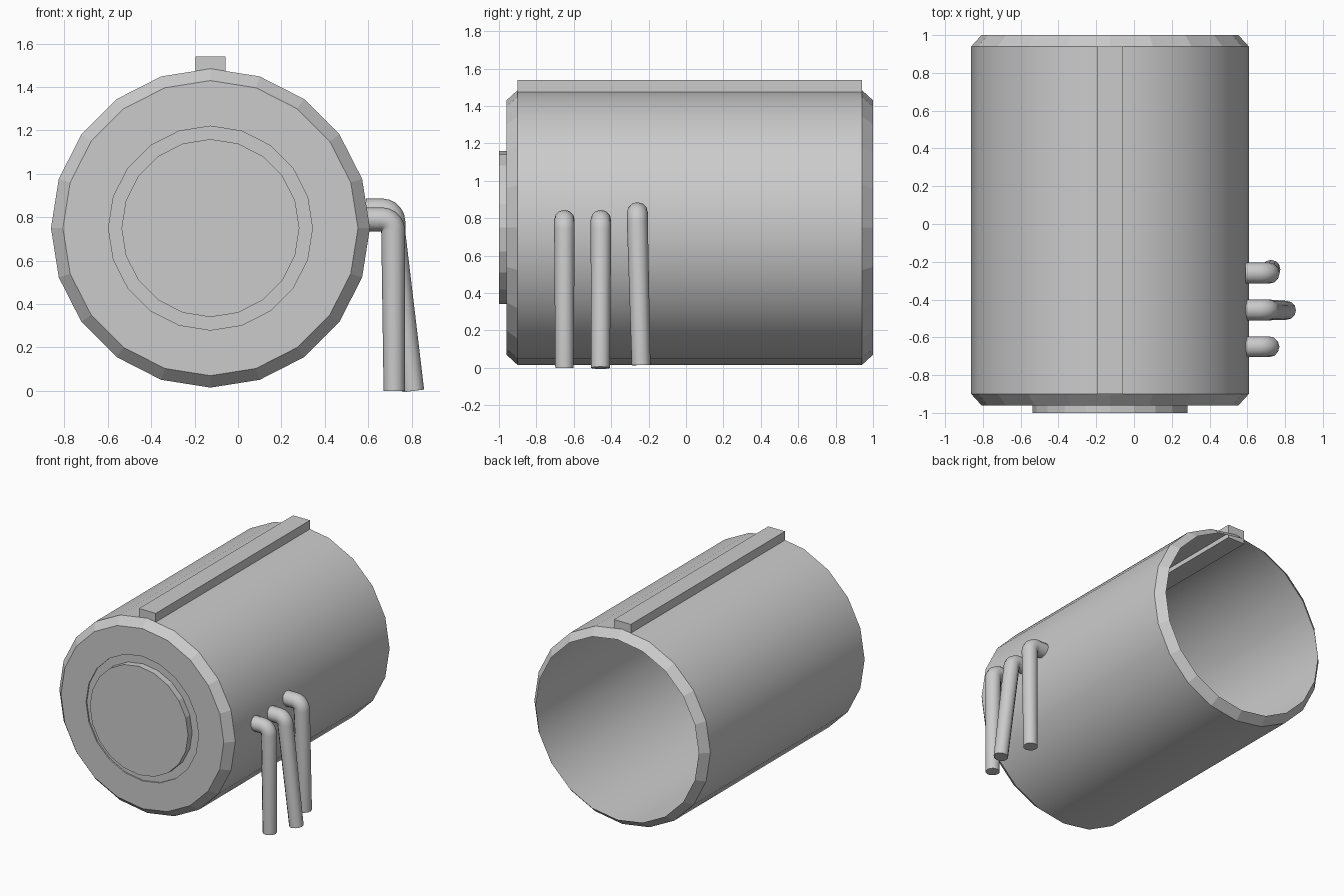
import bpy
import bmesh
from math import sin, cos, pi, radians
from mathutils import Vector

default = bpy.data.objects.get("Cube")
if default:
    bpy.data.objects.remove(default, do_unlink=True)

grey = bpy.data.materials.new("plain_grey")
grey.use_nodes = True
grey.diffuse_color = (0.6, 0.6, 0.6, 1)
grey.node_tree.nodes["Principled BSDF"].inputs["Base Color"].default_value = grey.diffuse_color

AXIS = Vector((-0.127, 0, 0.75))
SIDES = 20


def add_mesh(name, bm):
    mesh = bpy.data.meshes.new(name)
    bm.to_mesh(mesh)
    bm.free()
    mesh.materials.append(grey)
    obj = bpy.data.objects.new(name, mesh)
    bpy.context.collection.objects.link(obj)
    return obj


def turned(name, profile, smooth_bands=(), cap_start=False):
    """Sweep (radius, y) points around the barrel axis."""
    bm = bmesh.new()
    rings = []
    for r, y in profile:
        rings.append([bm.verts.new(AXIS + Vector((r * cos(a), y, r * sin(a))))
                      for a in (2 * pi * i / SIDES for i in range(SIDES))])
    for band, (a, b) in enumerate(zip(rings, rings[1:])):
        for i in range(SIDES):
            j = (i + 1) % SIDES
            face = bm.faces.new((a[i], a[j], b[j], b[i]))
            face.smooth = band in smooth_bands
    if cap_start:
        bm.faces.new(rings[0])
    bmesh.ops.recalc_face_normals(bm, faces=bm.faces)
    # Open shells: make sure the long outer walls face outwards
    wall = max(bm.faces, key=lambda f: f.calc_area() if abs(f.normal.y) < 0.5 else 0)
    outward = wall.calc_center_median() - AXIS
    outward.y = 0
    if wall.normal.dot(outward) < 0:
        bmesh.ops.reverse_faces(bm, faces=bm.faces)
    return add_mesh(name, bm)


# Barrel: front plate with shallow groove, bevelled ends, open at the back
turned("barrel", [(0.40, -0.95), (0.47, -0.95), (0.47, -0.96), (0.68, -0.96),
                  (0.735, -0.90), (0.735, 0.94), (0.68, 1.0)], smooth_bands=(4,))

# Raised round disc on the front plate
turned("front_disc", [(0.41, -1.0), (0.41, -0.95)], cap_start=True)

# Long bar along the top, sunk through the wall
bm = bmesh.new()
bmesh.ops.create_cube(bm, size=1)
bmesh.ops.scale(bm, vec=(0.14, 1.84, 0.10), verts=bm.verts)
bmesh.ops.translate(bm, vec=(-0.127, 0.02, 1.49), verts=bm.verts)
add_mesh("top_bar", bm)


def bent_pipe(name, y, z, foot, r_top, r_foot):
    """Pipe leaving the barrel sideways, then bending down to its foot."""
    bend, x = 0.05, 0.715
    path = [Vector((0.59, y, z))]
    for i in range(6):
        a = pi / 2 * (1 - i / 5)
        path.append(Vector((x - bend + bend * cos(a), y, z - bend + bend * sin(a))))
    path.append(Vector(foot))
    curve = bpy.data.curves.new(name, "CURVE")
    curve.dimensions = "3D"
    curve.bevel_depth = 1
    curve.bevel_resolution = 4
    curve.use_fill_caps = True
    spline = curve.splines.new("POLY")
    spline.points.add(len(path) - 1)
    for point, co in zip(spline.points, path):
        point.co = (*co, 1)
        point.radius = r_top
    spline.points[-1].radius = r_foot
    curve.materials.append(grey)
    obj = bpy.data.objects.new(name, curve)
    bpy.context.collection.objects.link(obj)
    bpy.ops.object.select_all(action="DESELECT")
    obj.select_set(True)
    bpy.context.view_layer.objects.active = obj
    bpy.ops.object.convert(target="MESH")
    bpy.ops.object.shade_smooth_by_angle(angle=radians(50))


# Three bent pipes on the left side
bent_pipe("front_pipe", -0.65, 0.79, (0.72, -0.65, 0), 0.055, 0.049)
bent_pipe("middle_pipe", -0.455, 0.79, (0.808, -0.457, 0), 0.055, 0.05)
bent_pipe("rear_pipe", -0.26, 0.83, (0.725, -0.24, 0.015), 0.056, 0.05)
